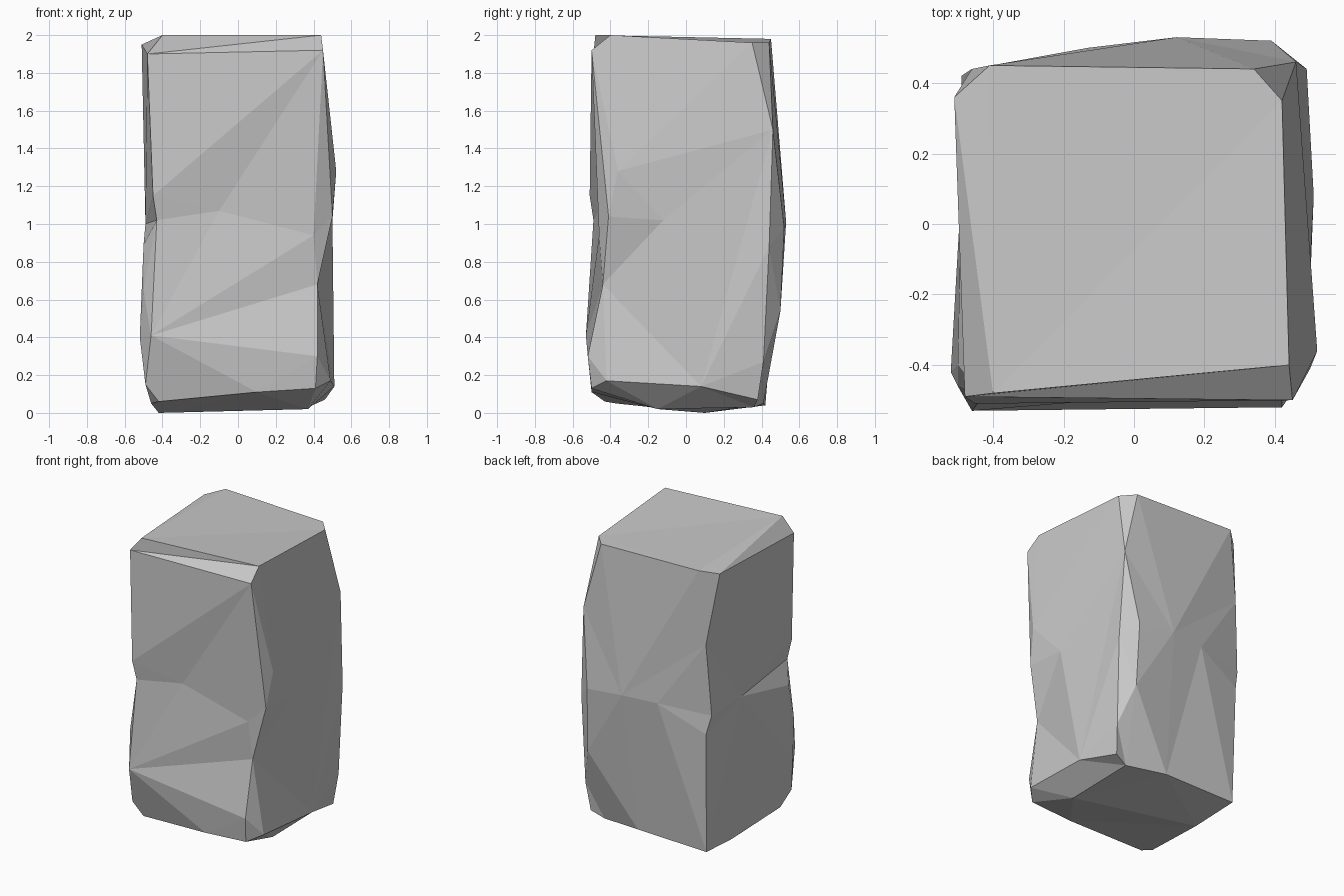
import bpy
import bmesh
from mathutils import Vector

default_cube = bpy.data.objects.get("Cube")
if default_cube:
    bpy.data.objects.remove(default_cube, do_unlink=True)


def make_material(name, colour):
    material = bpy.data.materials.new(name)
    material.use_nodes = True
    material.diffuse_color = colour
    shader = material.node_tree.nodes["Principled BSDF"]
    shader.inputs["Base Color"].default_value = colour
    shader.inputs["Roughness"].default_value = 0.9
    return material


# Slightly tilted cap of the pillar
top_rim = [(-.41, .45, 1.98), (.34, .44, 1.96), (.42, .35, 1.96),
           (.44, -.40, 2), (-.40, -.48, 2), (-.51, .36, 1.95)]

# Chipped vertical corners, each listed from top to bottom
front_right = [(-.48, -.49, 1.9), (-.45, -.51, 1.15), (-.43, -.49, 1.02),
               (-.5, -.4, .89), (-.5, -.46, .65), (-.46, -.53, .41),
               (-.52, -.42, .4), (-.49, -.45, .15), (-.42, -.43, .06)]
front_left = [(.45, -.5, 1.92), (.52, -.36, 1.28), (.5, -.41, 1.04),
              (.42, -.44, .68), (.42, -.52, .3), (.41, -.5, .13),
              (.49, -.42, .17)]
back_left = [(.46, .46, 1.5), (.39, .52, .98), (.49, .44, .88),
             (.4, .5, .54), (.48, .41, .27), (.46, .38, .07)]
back_right = [(-.46, .44, 1.48), (-.49, .42, .99), (-.46, .44, .86),
              (-.45, .42, .04)]

# Dents and bulges inside the four sides
front_dents = [(-.1, -.46, 1.07), (.4, -.46, .94), (.1, -.5, .11)]
left_dents = [(.5, -.12, 1.02), (.51, .08, .14)]
right_notch = (-.49, .1, 1)
back_bulges = [(.12, .53, 1.01), (-.13, .5, 1.01), (.08, .41, .05)]

# Uneven, shallow underside
underside = [(-.42, .1, 0), (.37, -.15, .02), (.37, .36, .03), (-.46, -.37, .05)]

points = (top_rim + front_right + front_left + back_left + back_right
          + front_dents + left_dents + [right_notch] + back_bulges + underside)

# Creases that must run straight between two points
creases = [
    (top_rim[3], front_right[0]),
    (front_left[0], front_left[2]),
    (front_left[0], front_dents[0]),
    (front_left[0], front_right[1]),
    (front_left[0], front_right[0]),
    (top_rim[5], right_notch),
    (front_right[2], front_right[4]),
    (right_notch, front_right[1]),
    (right_notch, front_right[2]),
    (right_notch, front_right[3]),
    (front_right[5], front_dents[1]),
    (front_right[5], front_left[3]),
    (front_right[5], front_dents[2]),
    (front_left[3], left_dents[1]),
    (front_left[1], back_left[0]),
    (left_dents[1], back_left[0]),
    (back_bulges[0], back_right[0]),
    (back_bulges[0], top_rim[0]),
]


def add_crease(bm, start, end):
    """Turn the edges lying between two corners until an edge joins them."""
    for attempt in range(6):
        if bm.edges.get((start, end)):
            return
        for face in start.link_faces:
            u, v = [vert for vert in face.verts if vert is not start]
            side_u = start.co.cross(u.co)
            side_v = start.co.cross(v.co)
            if (side_u.dot(end.co) * side_u.dot(v.co) > 0
                    and side_v.dot(end.co) * side_v.dot(u.co) > 0):
                bmesh.utils.edge_rotate(bm.edges.get((u, v)))
                break


def wrap_skin(mesh):
    """Wrap the points on a sphere to find the faces, then restore the dents."""
    bm = bmesh.new()
    corners = {}
    for x, y, z in points:
        direction = Vector((x, y, (z - 1) / 2)).normalized()
        corners[x, y, z] = bm.verts.new(direction)
    bmesh.ops.convex_hull(bm, input=list(bm.verts))
    for start, end in creases:
        add_crease(bm, corners[start], corners[end])
    for home, vert in corners.items():
        vert.co = home
    bmesh.ops.recalc_face_normals(bm, faces=bm.faces)
    for face in bm.faces:
        face.smooth = False
    bm.to_mesh(mesh)
    bm.free()


# Stone pillar
mesh = bpy.data.meshes.new("stone_pillar")
wrap_skin(mesh)
mesh.materials.append(make_material("stone_grey", (.58, .58, .58, 1)))
pillar = bpy.data.objects.new("stone_pillar", mesh)
bpy.context.collection.objects.link(pillar)
